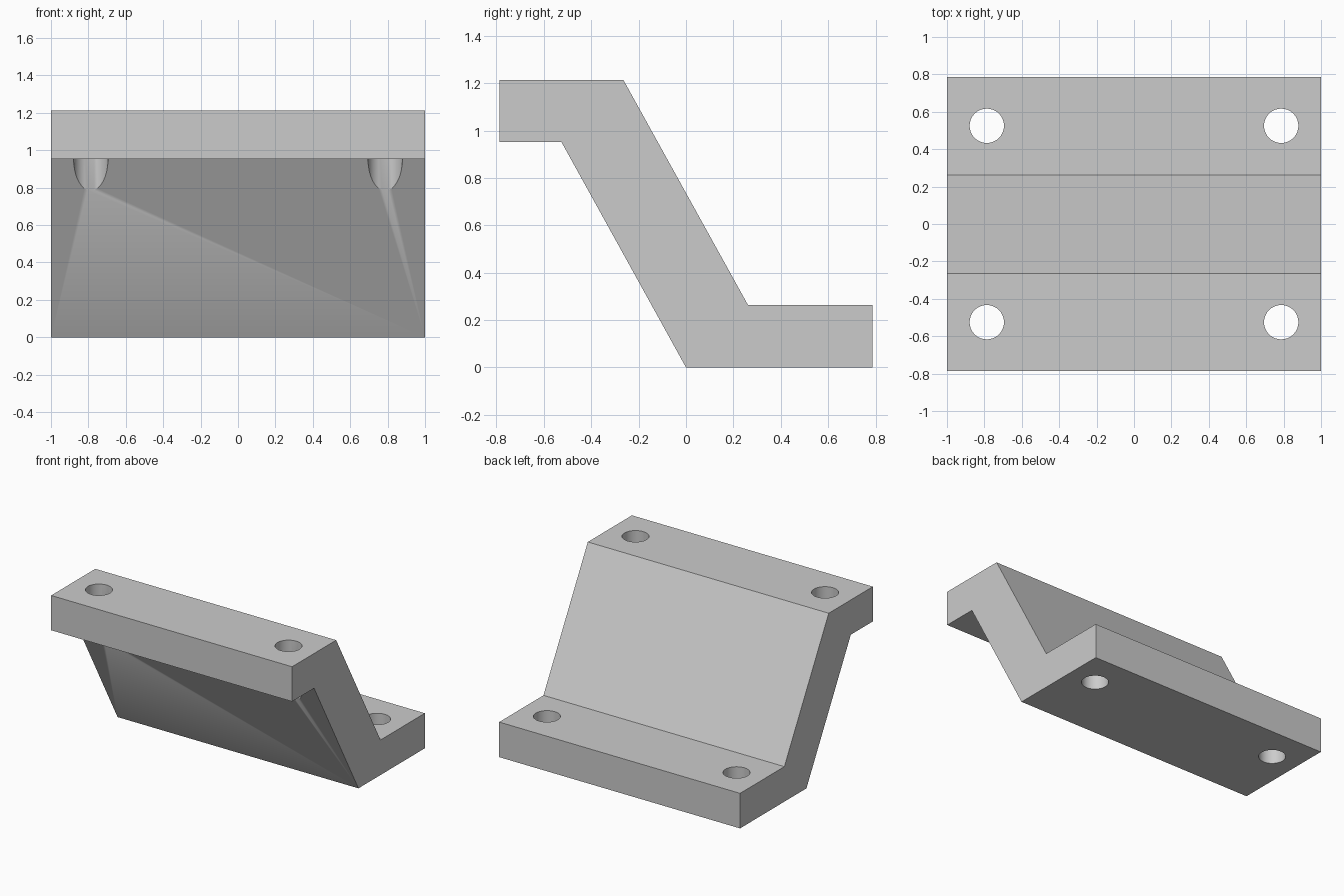
import bpy
import bmesh

cube = bpy.data.objects.get("Cube")
if cube:
    bpy.data.objects.remove(cube, do_unlink=True)

HALF_WIDTH = 1.0
HOLE_RADIUS = 0.092
HOLE_X, HOLE_Y = 0.787, 0.525

# Plain grey finish
grey = bpy.data.materials.new("plain_grey")
grey.use_nodes = True
colour = (0.6, 0.6, 0.6, 1)
grey.diffuse_color = colour
grey.node_tree.nodes["Principled BSDF"].inputs["Base Color"].default_value = colour


def object_from(bm, name):
    bmesh.ops.recalc_face_normals(bm, faces=bm.faces)
    mesh = bpy.data.meshes.new(name)
    bm.to_mesh(mesh)
    bm.free()
    mesh.materials.append(grey)
    obj = bpy.data.objects.new(name, mesh)
    bpy.context.collection.objects.link(obj)
    return obj


# Stepped side profile (y, z), swept across the width
profile = [(-0.787, 1.213), (-0.264, 1.213), (0.262, 0.263), (0.787, 0.263),
           (0.787, 0), (0, 0), (-0.526, 0.952), (-0.787, 0.952)]
bm = bmesh.new()
side = bm.faces.new([bm.verts.new((-HALF_WIDTH, y, z)) for y, z in profile])
swept = bmesh.ops.extrude_face_region(bm, geom=[side])["geom"]
bmesh.ops.translate(bm, vec=(2 * HALF_WIDTH, 0, 0),
                    verts=[v for v in swept if isinstance(v, bmesh.types.BMVert)])
bracket = object_from(bm, "offset_bracket")

# Vertical bolt holes; the front pair also notches the sloping underside
bm = bmesh.new()
for x in (-HOLE_X, HOLE_X):
    for y, bottom, top in ((-HOLE_Y, 0.6, 1.4), (HOLE_Y, -0.2, 0.5)):
        drill = bmesh.ops.create_cone(bm, cap_ends=True, segments=32,
                                      radius1=HOLE_RADIUS, radius2=HOLE_RADIUS,
                                      depth=top - bottom)
        bmesh.ops.translate(bm, vec=(x, y, (top + bottom) / 2), verts=drill["verts"])
cutter = object_from(bm, "bolt_hole_cutter")
cutter.hide_render = True

cut = bracket.modifiers.new("bolt_holes", "BOOLEAN")
cut.operation = "DIFFERENCE"
cut.solver = "EXACT"
cut.object = cutter

# Bake the holes, then smooth only their walls
bpy.ops.object.select_all(action="DESELECT")
bracket.select_set(True)
bpy.context.view_layer.objects.active = bracket
bpy.ops.object.modifier_apply(modifier=cut.name)
bpy.data.objects.remove(cutter, do_unlink=True)
bpy.ops.object.shade_smooth_by_angle()
